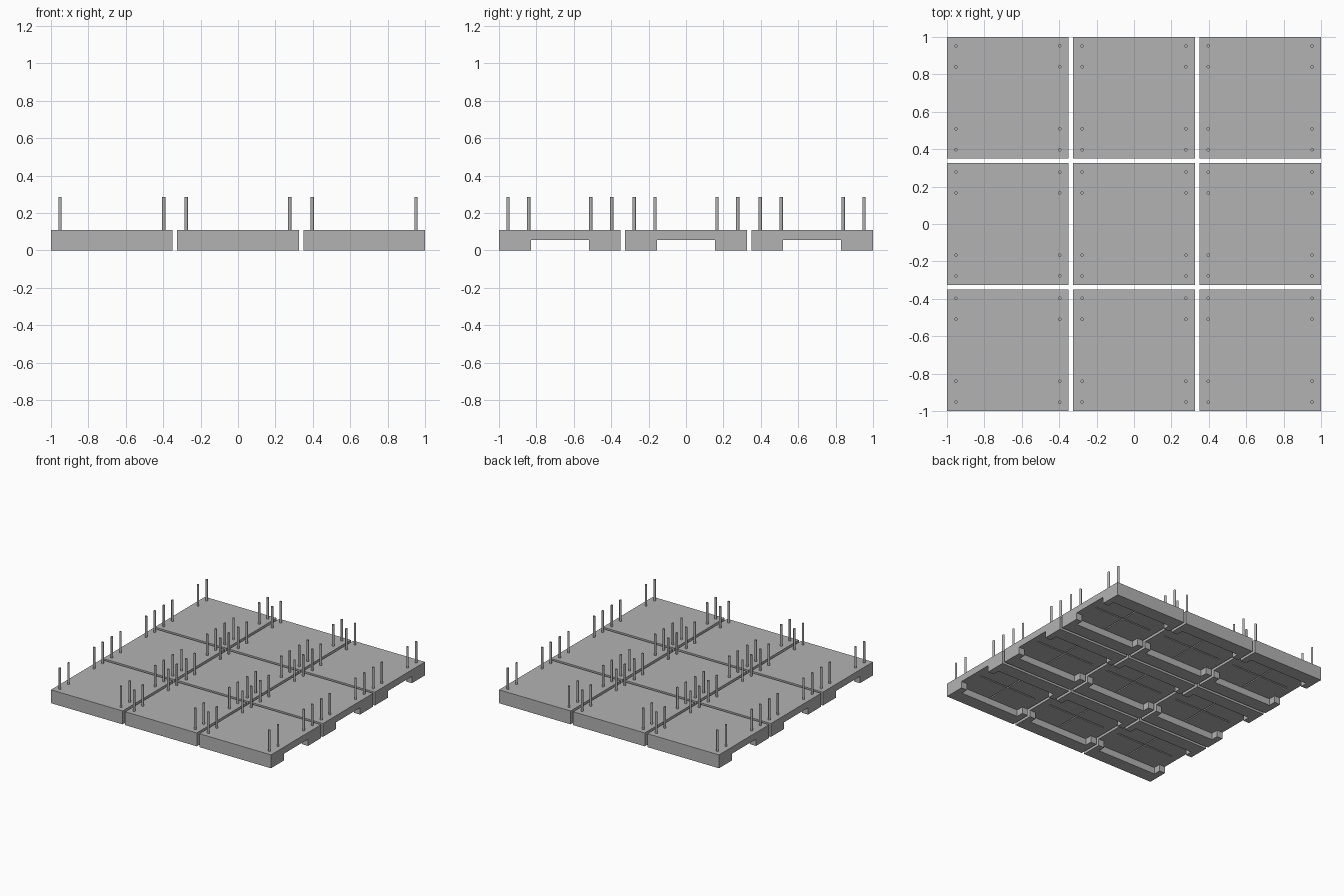
import bpy, bmesh

if "Cube" in bpy.data.objects:
    bpy.data.objects.remove(bpy.data.objects["Cube"])

PITCH = 0.6745      # tile spacing
HALF = 0.3255       # half tile width
TOP = 0.11          # slab top
FLOOR = 0.055       # underside recess height

grey = bpy.data.materials.new("plain_grey")
grey.diffuse_color = (0.45, 0.45, 0.45, 1)
grey.use_nodes = True
grey.node_tree.nodes["Principled BSDF"].inputs["Base Color"].default_value = grey.diffuse_color


def prism(name, outline, z0, z1):
    """Extrude a flat outline from z0 to z1."""
    bm = bmesh.new()
    base = bm.faces.new([bm.verts.new((x, y, z0)) for x, y in outline])
    ext = bmesh.ops.extrude_face_region(bm, geom=[base])
    for v in ext["geom"]:
        if isinstance(v, bmesh.types.BMVert):
            v.co.z = z1
    bmesh.ops.recalc_face_normals(bm, faces=bm.faces)
    mesh = bpy.data.meshes.new(name)
    bm.to_mesh(mesh)
    bm.free()
    mesh.materials.append(grey)
    ob = bpy.data.objects.new(name, mesh)
    bpy.context.collection.objects.link(ob)
    return ob


def plus(ax, ay, bx, by):
    """Plus outline: bar ax by ay along x, joined with bar bx by by."""
    return [(-ax, -ay), (-bx, -ay), (-bx, -by), (bx, -by), (bx, -ay), (ax, -ay),
            (ax, ay), (bx, ay), (bx, by), (-bx, by), (-bx, ay), (-ax, ay)]


# Tile slab with an underside pocket open at both x ends and a cross groove
slab = prism("tile_slab", [(-HALF, -HALF), (HALF, -HALF), (HALF, HALF), (-HALF, HALF)], 0, TOP)
cutters = [
    prism("pocket_cutter", plus(0.4, 0.155, 0.272, 0.215), -0.1, FLOOR),
    prism("groove_cutter", plus(0.268, 0.005, 0.005, 0.21), 0.02, FLOOR + 0.01),
]
for cutter in cutters:
    cutter.hide_render = True
    mod = slab.modifiers.new(cutter.name, "BOOLEAN")
    mod.operation = "DIFFERENCE"
    mod.solver = "EXACT"
    mod.object = cutter
bpy.context.view_layer.update()
tile_mesh = bpy.data.meshes.new_from_object(slab.evaluated_get(bpy.context.evaluated_depsgraph_get()))
for ob in cutters + [slab]:
    bpy.data.objects.remove(ob)

# Eight upright pins per tile
bm = bmesh.new()
for x in (-0.2775, 0.2775):
    for y in (-0.2775, -0.166, 0.166, 0.2775):
        pin = bmesh.ops.create_cone(bm, cap_ends=True, segments=12, radius1=0.009,
                                    radius2=0.009, depth=0.185)
        bmesh.ops.translate(bm, verts=pin["verts"], vec=(x, y, 0.1925))
pin_mesh = bpy.data.meshes.new("tile_pins")
bm.to_mesh(pin_mesh)
bm.free()
pin_mesh.materials.append(grey)

# Three by three array of tiles
for row in range(3):
    for col in range(3):
        for part, mesh in (("tile", tile_mesh), ("pins", pin_mesh)):
            ob = bpy.data.objects.new(f"{part}_{row}_{col}", mesh)
            ob.location = ((col - 1) * PITCH, (row - 1) * PITCH, 0)
            bpy.context.collection.objects.link(ob)
